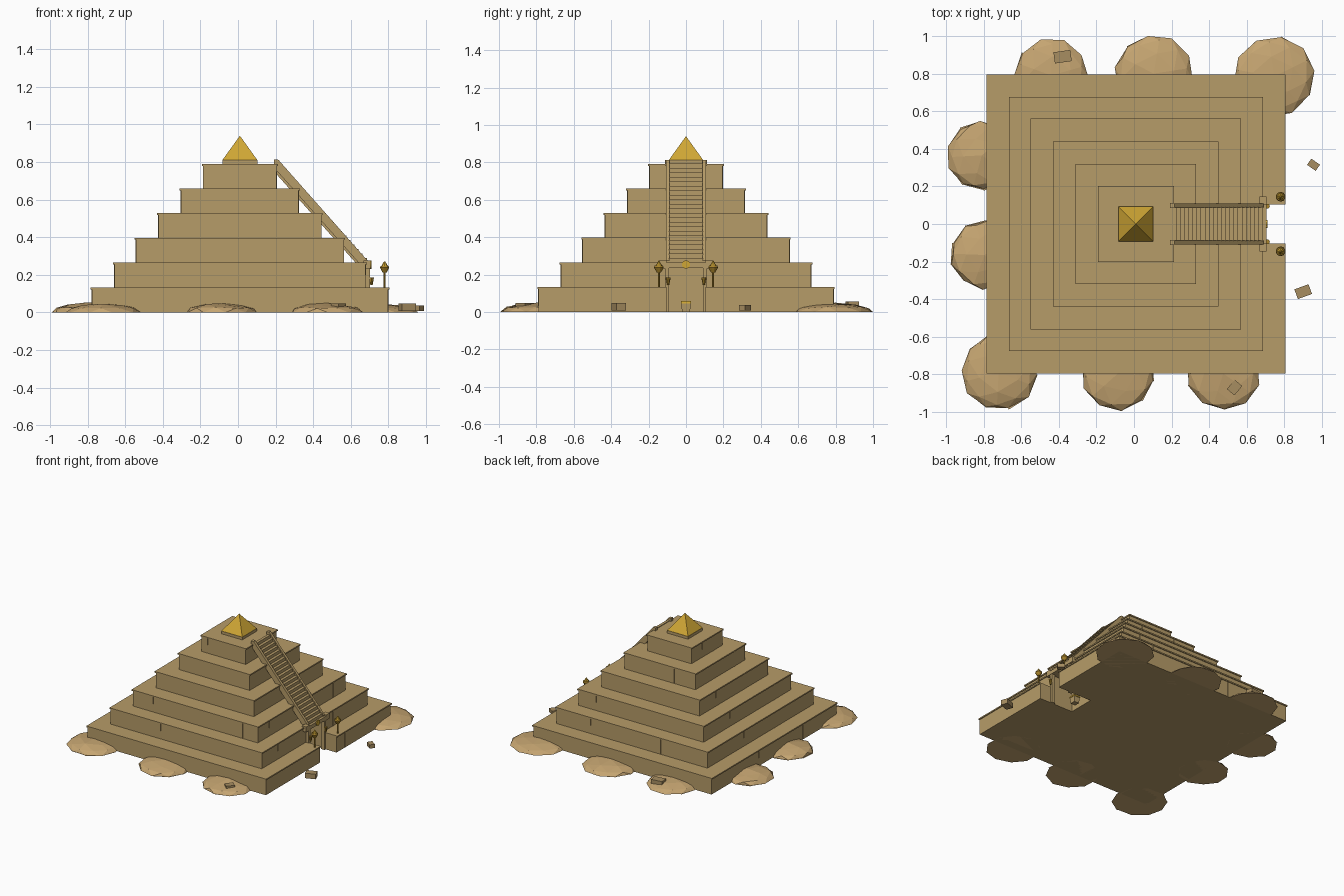
import bpy, bmesh, math, random
from mathutils import Matrix, Vector

if "Cube" in bpy.data.objects:
    bpy.data.objects.remove(bpy.data.objects["Cube"])

random.seed(4)
CX = 0.01  # pyramid axis


def material(name, rgb):
    m = bpy.data.materials.new(name)
    m.diffuse_color = (*rgb, 1)
    m.use_nodes = True
    m.node_tree.nodes["Principled BSDF"].inputs["Base Color"].default_value = m.diffuse_color
    return m


STONE = material("sandstone", (0.47, 0.332, 0.14))
SAND = material("sand", (0.56, 0.375, 0.165))
GOLD = material("gold", (0.63, 0.385, 0.035))
ROCK = material("fallen stone", (0.39, 0.27, 0.12))
BRONZE = material("bronze", (0.40, 0.235, 0.025))


def finish(bm, name, mat):
    bmesh.ops.recalc_face_normals(bm, faces=bm.faces)
    me = bpy.data.meshes.new(name)
    bm.to_mesh(me)
    bm.free()
    me.materials.append(mat)
    ob = bpy.data.objects.new(name, me)
    bpy.context.collection.objects.link(ob)
    return ob


def extrude(name, points, offset, mat):
    """Closed outline pushed along an offset."""
    bm = bmesh.new()
    f = bm.faces.new([bm.verts.new(p) for p in points])
    r = bmesh.ops.extrude_face_region(bm, geom=[f])
    bmesh.ops.translate(bm, vec=offset,
                        verts=[v for v in r["geom"] if isinstance(v, bmesh.types.BMVert)])
    if f.is_valid and len(f.link_loops if hasattr(f, "link_loops") else f.loops) and \
            all(len(e.link_faces) == 1 for e in f.edges):
        bm.faces.remove(f)
    # make sure the starting cap exists
    edges = [e for e in bm.edges if e.is_boundary]
    if edges:
        bmesh.ops.contextual_create(bm, geom=edges)
    return finish(bm, name, mat)


def box(name, x, y, z, mat=STONE):
    pts = [(x[0], y[0], z[0]), (x[1], y[0], z[0]), (x[1], y[1], z[0]), (x[0], y[1], z[0])]
    return extrude(name, pts, (0, 0, z[1] - z[0]), mat)


def square(name, h, z0, z1, notch=False):
    """Square slab, optionally with the entrance passage cut into its +x side."""
    pts = [(CX + h, -h), (CX - h, -h), (CX - h, h), (CX + h, h)]
    if notch:
        pts += [(CX + h, 0.105), (0.5, 0.105), (0.5, -0.105), (CX + h, -0.105)]
    return extrude(name, [(x, y, z0) for x, y in pts], (0, 0, z1 - z0), STONE)


def cone(name, r1, r2, z0, z1, xy, sides, mat, turn=0.0):
    bm = bmesh.new()
    mtx = Matrix.Translation((*xy, (z0 + z1) / 2)) @ Matrix.Rotation(turn, 4, "Z")
    bmesh.ops.create_cone(bm, cap_ends=True, segments=sides, radius1=r1, radius2=r2,
                          depth=z1 - z0, matrix=mtx)
    return finish(bm, name, mat)


# Stepped tiers, each with a thin overhanging lip
halves = [0.795, 0.675, 0.56, 0.44, 0.32, 0.202]
tops = [0, 0.133, 0.265, 0.397, 0.529, 0.66, 0.79]
for i, h in enumerate(halves):
    z0, z1 = tops[i], tops[i + 1]
    lip, body = z1 - 0.01, h - 0.007
    if i == 1:
        square("tier_2_lower", body, z0, 0.235, True)
        square("tier_2_upper", body, 0.235, lip)
    else:
        square(f"tier_{i + 1}", body, z0, lip, i == 0)
    square(f"tier_lip_{i + 1}", h, lip, z1, i == 0)
    # upright block joints
    mid = (z0 + z1) / 2
    for side in range(4):
        for k in range(2):
            t = random.uniform(0.2, 0.85) * body * (1 if k else -1)
            j = box(f"block_joint_{i + 1}", (body - 0.002, body + 0.002),
                    (t - 0.002, t + 0.002), (z0, lip) if k else (mid, lip))
            j.matrix_world = Matrix.Translation((CX, 0, 0)) @ Matrix.Rotation(side * math.pi / 2, 4, "Z")

# Golden capstone
box("capstone_base", (CX - 0.093, CX + 0.093), (-0.093, 0.093), (0.79, 0.812))
cone("capstone", 0.13, 0, 0.812, 0.94, (CX, 0), 4, GOLD, math.pi / 4)

# Stairway: stepped profile extruded across
N = 22
X0, X1, Z0, Z1 = 0.205, 0.685, 0.265, 0.795
profile = [(X1, Z0)]
for s in range(N):
    x = X1 + (X0 - X1) * s / N
    z = Z0 + (Z1 - Z0) * (s + 1) / N
    profile += [(x, z), (x + (X0 - X1) / N, z)]
profile += [(X0, Z1 - 0.06), (X1 - 0.06, Z0)]
extrude("stairs", [(x, -0.09, z) for x, z in profile], (0, 0.18, 0), STONE)

# Sloping side walls, end posts, door jambs and wall lamps
for s in (-1, 1):
    rail = [(0.215, 0.812), (0.69, 0.275), (0.69, 0.255), (0.65, 0.255), (0.2, 0.76), (0.2, 0.812)]
    extrude("stair_rail", [(x, s * 0.087, z) for x, z in rail], (0, s * 0.021, 0), STONE)
    ys = sorted((s * 0.085, s * 0.111))
    box("rail_top_post", (0.192, 0.214), ys, (0.78, 0.814))
    box("door_jamb", (0.67, 0.702), sorted((s * 0.09, s * 0.112)), (0.0, 0.235))
    cone("wall_lamp", 0.006, 0.013, 0.145, 0.185, (0.71, s * 0.095), 8, BRONZE)
    # Standing torches
    t = (0.78, s * 0.145)
    cone("torch_pole", 0.006, 0.006, 0.13, 0.215, t, 8, BRONZE)
    cone("torch_bowl", 0.012, 0.026, 0.212, 0.238, t, 10, BRONZE)
    cone("torch_rim", 0.026, 0.022, 0.238, 0.248, t, 10, BRONZE)
    cone("torch_flame", 0.017, 0.003, 0.248, 0.272, t, 8, GOLD)

# Lintel with raised ends and sun disc
box("lintel", (0.668, 0.704), (-0.145, 0.145), (0.235, 0.265))
for s in (-1, 1):
    box("lintel_end", (0.668, 0.706), sorted((s * 0.105, s * 0.147)), (0.233, 0.276))
disc = cone("sun_disc", 0.022, 0.022, -0.004, 0.004, (0, 0), 16, GOLD)
disc.matrix_world = Matrix.Translation((0.707, 0, 0.254)) @ Matrix.Rotation(math.pi / 2, 4, "Y")

# Offering at the end of the passage
cone("offering_stand", 0.03, 0.036, 0.0, 0.045, (0.56, 0), 4, STONE, math.pi / 4)
cone("offering", 0.04, 0.036, 0.045, 0.058, (0.56, 0), 4, GOLD, math.pi / 4)

# Sand drifts: flattened, roughened half spheres
drifts = [(-0.44, 0.79, 0.195), (0.105, 0.80, 0.205), (0.745, 0.785, 0.212),
          (-0.81, 0.365, 0.185), (-0.795, -0.165, 0.182), (-0.72, -0.79, 0.202),
          (-0.085, -0.795, 0.197), (0.475, -0.795, 0.197)]
for x, y, r in drifts:
    bm = bmesh.new()
    bmesh.ops.create_icosphere(bm, subdivisions=2, radius=1,
                               matrix=Matrix.Rotation(random.uniform(0, 6), 4, "Z"))
    bmesh.ops.bisect_plane(bm, geom=bm.verts[:] + bm.edges[:] + bm.faces[:],
                           plane_co=(0, 0, 0), plane_no=(0, 0, -1), clear_outer=True)
    for v in bm.verts:
        k = random.uniform(0.95, 1.03)
        v.co = Vector((v.co.x * r * k + x, v.co.y * r * k + y,
                       max(0, v.co.z) * 0.05 * random.uniform(0.85, 1.08)))
        v.co.x = max(-1, v.co.x)
        v.co.y = max(-1, min(1, v.co.y))
    bmesh.ops.contextual_create(bm, geom=[e for e in bm.edges if e.is_boundary])
    finish(bm, "sand_drift", SAND)

# Fallen blocks: x, y, bottom, length, width, height, turn
for x, y, z, a, b, c, t in [(0.955, 0.315, 0.008, 0.056, 0.04, 0.03, -35),
                            (0.90, -0.36, 0.008, 0.08, 0.055, 0.04, 20),
                            (-0.38, 0.89, 0.025, 0.09, 0.06, 0.032, 8),
                            (0.535, -0.87, 0.018, 0.065, 0.052, 0.03, 50)]:
    rock = box("fallen_block", (-a / 2, a / 2), (-b / 2, b / 2), (0, c), ROCK)
    rock.matrix_world = Matrix.Translation((x, y, z)) @ Matrix.Rotation(math.radians(t), 4, "Z")
